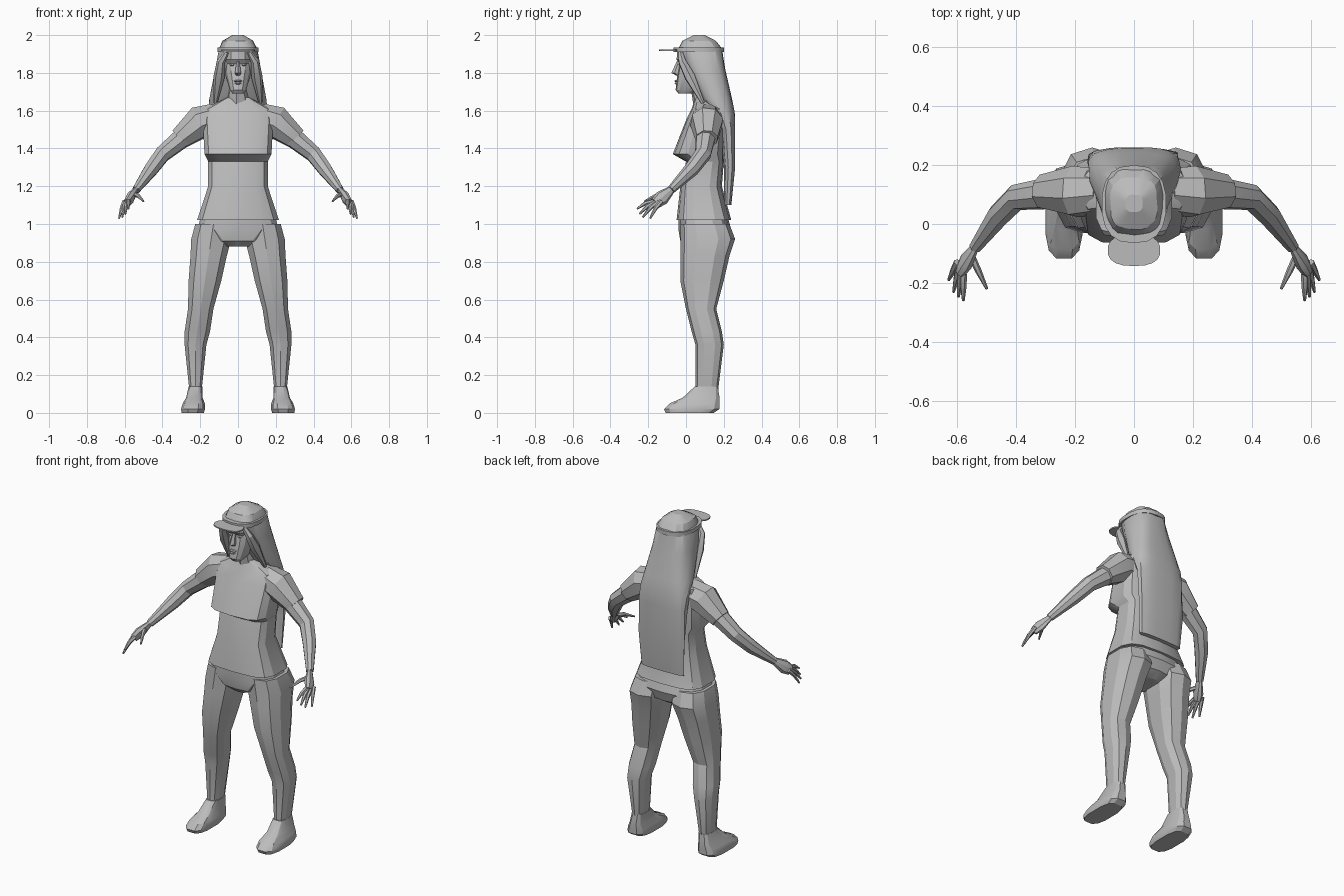
import bpy, bmesh, math, random
from mathutils import Vector

random.seed(4)
if "Cube" in bpy.data.objects:
    bpy.data.objects.remove(bpy.data.objects["Cube"])

grey = bpy.data.materials.new("plain grey")
grey.use_nodes = True
colour = (.5, .5, .5, 1)
grey.diffuse_color = colour
grey.node_tree.nodes["Principled BSDF"].inputs["Base Color"].default_value = colour


def skin(name, rings, mirror):
    """Join closed rings of points into one capped object."""
    bm = bmesh.new()
    loops = [[bm.verts.new(point) for point in ring] for ring in rings]
    for lower, upper in zip(loops, loops[1:]):
        for i in range(len(lower)):
            # Index i - 1 wraps round to close the ring
            bm.faces.new((lower[i - 1], lower[i], upper[i], upper[i - 1]))
    bm.faces.new(loops[0])
    bm.faces.new(loops[-1])
    bmesh.ops.recalc_face_normals(bm, faces=bm.faces)
    mesh = bpy.data.meshes.new(name)
    bm.to_mesh(mesh)
    bm.free()
    mesh.materials.append(grey)
    ob = bpy.data.objects.new(name, mesh)
    bpy.context.collection.objects.link(ob)
    if mirror:
        ob.modifiers.new("Mirror", "MIRROR").use_mirror_merge = False
    bpy.ops.object.select_all(action="DESELECT")
    ob.select_set(True)
    bpy.context.view_layer.objects.active = ob
    bpy.ops.object.shade_smooth_by_angle(angle=math.radians(25))


def signed_power(value, power):
    return math.copysign(abs(value) ** power, value)


def centred(z):
    return 0


def leg_line(z):
    """Legs lean outwards down to the calf, then drop straight."""
    return min(.225, .28 - .15 * z)


def stack(name, sections, sides=12, power=.8, jitter=0, line=centred, mirror=False):
    """Loft level sections: (height, half width, front y, back y)."""
    rings = []
    for z, half, front, back in sections:
        ring = []
        for i in range(sides):
            angle = math.tau * (i + .5) / sides
            swell = random.uniform(1 - jitter, 1 + jitter)
            across = swell * signed_power(math.cos(angle), power)
            along = swell * signed_power(math.sin(angle), power)
            ring.append((line(z) + half * across,
                         (front + back) / 2 + (back - front) / 2 * along, z))
        rings.append(ring)
    skin(name, rings, mirror)


def tube(name, path, sides=8, flat=1, mirror=False):
    """Loft rings square to a path of (point, radius); flat thins one axis."""
    points = [Vector(point) for point, radius in path]
    rings = []
    for i, (point, radius) in enumerate(path):
        before, after = points[max(i - 1, 0)], points[min(i + 1, len(points) - 1)]
        along = (after - before).normalized()
        u = along.cross(Vector((1, .6, .6))).normalized() * radius
        v = along.cross(u) * flat
        angles = [math.tau * k / sides for k in range(sides)]
        rings.append([points[i] + u * math.cos(a) + v * math.sin(a) for a in angles])
    skin(name, rings, mirror)


# Shirt with a ledge under the bust and a flared hem
stack("shirt", [
    (1.02, .22, -.05, .24),
    (1.2, .16, -.03, .19),
    (1.33, .16, 0, .2),
    (1.37, .18, -.07, .2),
    (1.55, .19, 0, .21),
    (1.61, .18, .03, .2),
    (1.67, .06, .05, .15),
], sides=14, power=.6)
tube("sleeves", [
    ((.12, .11, 1.56), .08),
    ((.2, .11, 1.54), .09),
    ((.31, .11, 1.45), .06),
], mirror=True)

# Arms and hands
wrist = Vector((.54, -.08, 1.18))
knuckles = Vector((.59, -.16, 1.11))
tube("arms", [
    ((.24, .11, 1.5), .06),
    ((.4, .09, 1.37), .045),
    ((.46, .03, 1.29), .04),
    (wrist, .022),
], mirror=True)
tube("palms", [
    (wrist, .022),
    (wrist.lerp(knuckles, .6), .04),
    (knuckles, .03),
], flat=.6, mirror=True)


def finger(name, base, tip):
    middle = base.lerp(tip, .5) + Vector((0, 0, .01))
    tube(name, [(base, .013), (middle, .011), (tip, .005)], sides=6, mirror=True)


for i, name in enumerate(["little", "ring", "middle", "index"]):
    t = i / 3
    finger(name + "_fingers",
           knuckles + Vector((.01 - .02 * t, .03 - .04 * t, .01)),
           Vector((.63 - .05 * t, -.19 - .07 * math.sqrt(t), 1.03 + .05 * t * t)))
finger("thumbs", wrist.lerp(knuckles, .3), Vector((.5, -.22, 1.12)))

# Trousers
stack("trouser_hips", [
    (.88, .06, 0, .17),
    (.91, .14, -.03, .22),
    (.97, .22, -.04, .24),
    (1.04, .2, -.04, .22),
], sides=14, power=.7)
stack("trouser_legs", [
    (1, .1, -.03, .23),
    (.92, .11, -.03, .26),
    (.83, .1, -.03, .23),
    (.7, .09, -.03, .2),
    (.55, .07, 0, .16),
    (.43, .07, .03, .19),
    (.36, .06, .05, .2),
    (.12, .034, .05, .17),
], sides=10, line=leg_line, mirror=True)


# Shoes, wider towards the outside of the sole
def shoe_line(z):
    return .24 - z / 9


stack("shoes", [
    (0, .06, -.11, .15),
    (.02, .065, -.12, .18),
    (.05, .06, -.09, .18),
    (.08, .045, -.02, .18),
    (.14, .037, .045, .17),
], power=.65, line=shoe_line, mirror=True)

# Neck and head
tube("neck", [((0, .11, 1.62), .07), ((0, .07, 1.75), .05)])
stack("head", [
    (1.69, .03, -.04, .03),
    (1.71, .045, -.055, .08),
    (1.8, .07, -.045, .15),
    (1.85, .07, -.035, .17),
    (1.87, .075, -.05, .17),
    (1.93, .07, -.045, .17),
], sides=14)

# Facial features: a ridge for the nose, wedges for the lips and eyes
stack("nose", [
    (1.785, .013, -.05, 0),
    (1.8, .018, -.077, 0),
    (1.86, .009, -.05, 0),
], sides=6)


def wedge(name, height, half, front, **options):
    slope = .006
    stack(name, [(height + step * slope, half - abs(step) * slope,
                  front + abs(step) * slope, 0) for step in (-1, 0, 1)],
          sides=8, **options)


wedge("lower_lip", 1.745, .02, -.063)
wedge("upper_lip", 1.757, .023, -.064)
wedge("eyes", 1.843, .015, -.04, line=lambda z: .03, mirror=True)

# Long hair: crown and side locks flowing into a hanging sheet
stack("hair", [
    (1.1, .14, .2, .24),
    (1.3, .15, .2, .26),
    (1.5, .155, .18, .26),
    (1.58, .155, .14, .26),
    (1.66, .15, .08, .245),
    (1.82, .12, 0, .21),
    (1.93, .1, -.04, .19),
    (1.97, .08, -.02, .16),
    (2, .03, .04, .1),
], sides=26, power=.75, jitter=.035)
tube("side_locks", [
    ((.06, -.03, 1.91), .012),
    ((.09, -.02, 1.86), .022),
    ((.1, .02, 1.78), .03),
    ((.12, .09, 1.64), .01),
], sides=6, mirror=True)

# Visor band and brim
for name, low, high, half, front, back in (
        ("visor_band", 1.91, 1.935, .11, -.065, .2),
        ("visor_brim", 1.917, 1.924, .09, -.143, -.035)):
    stack(name, [(z, half, front, back) for z in (low, high)], sides=18)
